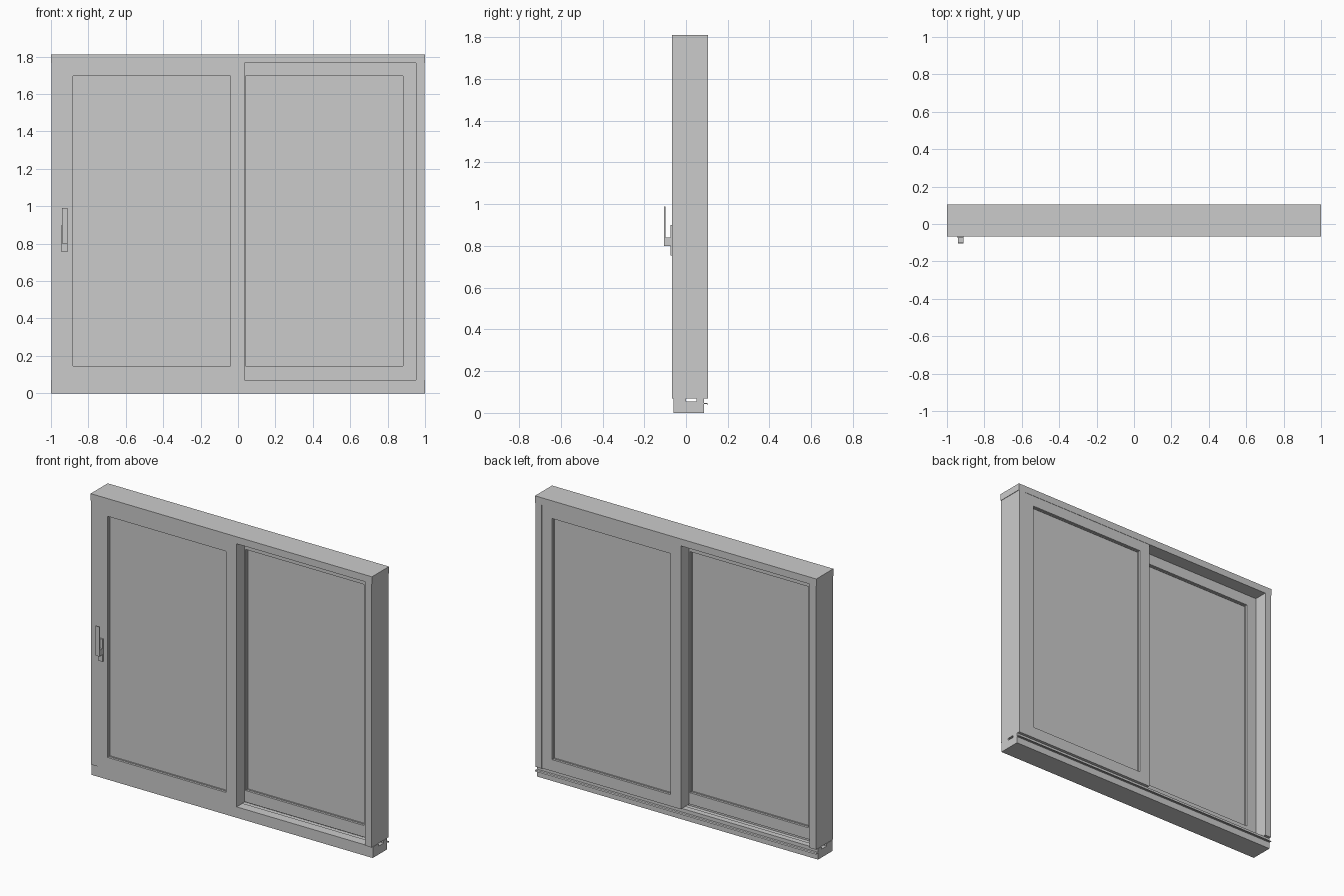
import bpy, bmesh
from mathutils import Matrix, Vector

if "Cube" in bpy.data.objects:
    bpy.data.objects.remove(bpy.data.objects["Cube"])

FRONT, BACK = -0.068, 0.105      # frame depth range
TOP, SILL = 1.81, 0.07           # overall height, sill height


def make_object(name, bm):
    bmesh.ops.recalc_face_normals(bm, faces=bm.faces)
    mesh = bpy.data.meshes.new(name)
    bm.to_mesh(mesh)
    bm.free()
    ob = bpy.data.objects.new(name, mesh)
    bpy.context.collection.objects.link(ob)
    return ob


def add_box(bm, x, y, z):
    size = Vector((x[1] - x[0], y[1] - y[0], z[1] - z[0]))
    mid = Vector((sum(x) / 2, sum(y) / 2, sum(z) / 2))
    bmesh.ops.create_cube(bm, size=1, matrix=Matrix.Translation(mid) @ Matrix.Diagonal(size.to_4d()))


def box(name, x, y, z):
    bm = bmesh.new()
    add_box(bm, x, y, z)
    return make_object(name, bm)


def extrude(name, profile, axis, lo, hi):
    """Extrude a profile along x ('x', points are y,z) from lo to hi."""
    bm = bmesh.new()
    if axis == 'x':
        verts = [bm.verts.new((lo, a, b)) for a, b in profile]
        move = Vector((hi - lo, 0, 0))
    else:
        verts = [bm.verts.new((a, b, lo)) for a, b in profile]
        move = Vector((0, 0, hi - lo))
    face = bm.faces.new(verts)
    res = bmesh.ops.extrude_face_region(bm, geom=[face], use_keep_orig=True)
    new = [v for v in res['geom'] if isinstance(v, bmesh.types.BMVert)]
    bmesh.ops.translate(bm, vec=move, verts=new)
    return make_object(name, bm)


def ring(name, x, y, z, w):
    """Rectangular frame: two full stiles and two rails, border width w."""
    bm = bmesh.new()
    outer = [(x[0], z[0]), (x[1], z[0]), (x[1], z[1]), (x[0], z[1])]
    inner = [(x[0] + w, z[0] + w), (x[1] - w, z[0] + w), (x[1] - w, z[1] - w), (x[0] + w, z[1] - w)]
    loops = [[bm.verts.new((px, py, pz)) for px, pz in pts]
             for pts, py in ((outer, y[0]), (inner, y[0]), (inner, y[1]), (outer, y[1]))]
    for k in range(4):
        a, b = loops[k], loops[(k + 1) % 4]
        for i in range(4):
            j = (i + 1) % 4
            bm.faces.new((a[i], a[j], b[j], b[i]))
    return make_object(name, bm)


# Sill with an open drainage channel along its top
sill_profile = [(-0.060, 0), (0.087, 0), (0.087, SILL), (0.050, SILL), (0.050, 0.054),
                (0.0, 0.054), (0.0, SILL), (-0.060, SILL)]
extrude("sill", sill_profile, 'x', -1, 1)

# Thin drip lip along the back of the sill
drip_profile = [(0.087, 0.043), (0.100, 0.043), (0.103, 0.038), (0.105, 0.039),
                (0.102, 0.047), (0.087, 0.047)]
extrude("drip_lip", drip_profile, 'x', -1, 1)

# Header and the two side jambs, set in slightly from the header ends
box("header", (-1, 1), (FRONT, BACK), (1.765, TOP))
for side, label in ((-1, "left"), (1, "right")):
    xs = sorted((side * 0.952, side * 0.997))
    box(label + "_jamb", xs, (FRONT, BACK), (SILL, 1.765))

# Two sashes: front one on the left, back one on the right
for label, x, y in (("front", (-0.955, 0.035), (-0.066, 0.016)),
                    ("back", (-0.035, 0.955), (0.021, 0.103))):
    ring(label + "_sash", x, y, (SILL + 0.002, 1.769), 0.074)
    gx, gz = (x[0] + 0.072, x[1] - 0.072), (0.144, 1.697)
    ring(label + "_gasket", gx, (y[0] + 0.014, y[1] - 0.014), gz, 0.006)
    box(label + "_glass", gx, (y[0] + 0.020, y[1] - 0.020), gz)

# Handle: mounting plate plus an L-shaped lever
box("handle_plate", (-0.943, -0.911), (-0.075, -0.064), (0.755, 0.90))
lever_profile = [(-0.070, 0.805), (-0.078, 0.80), (-0.105, 0.80), (-0.105, 0.99),
                 (-0.098, 0.99), (-0.098, 0.84), (-0.070, 0.84)]
extrude("handle_lever", lever_profile, 'x', -0.940, -0.912)
